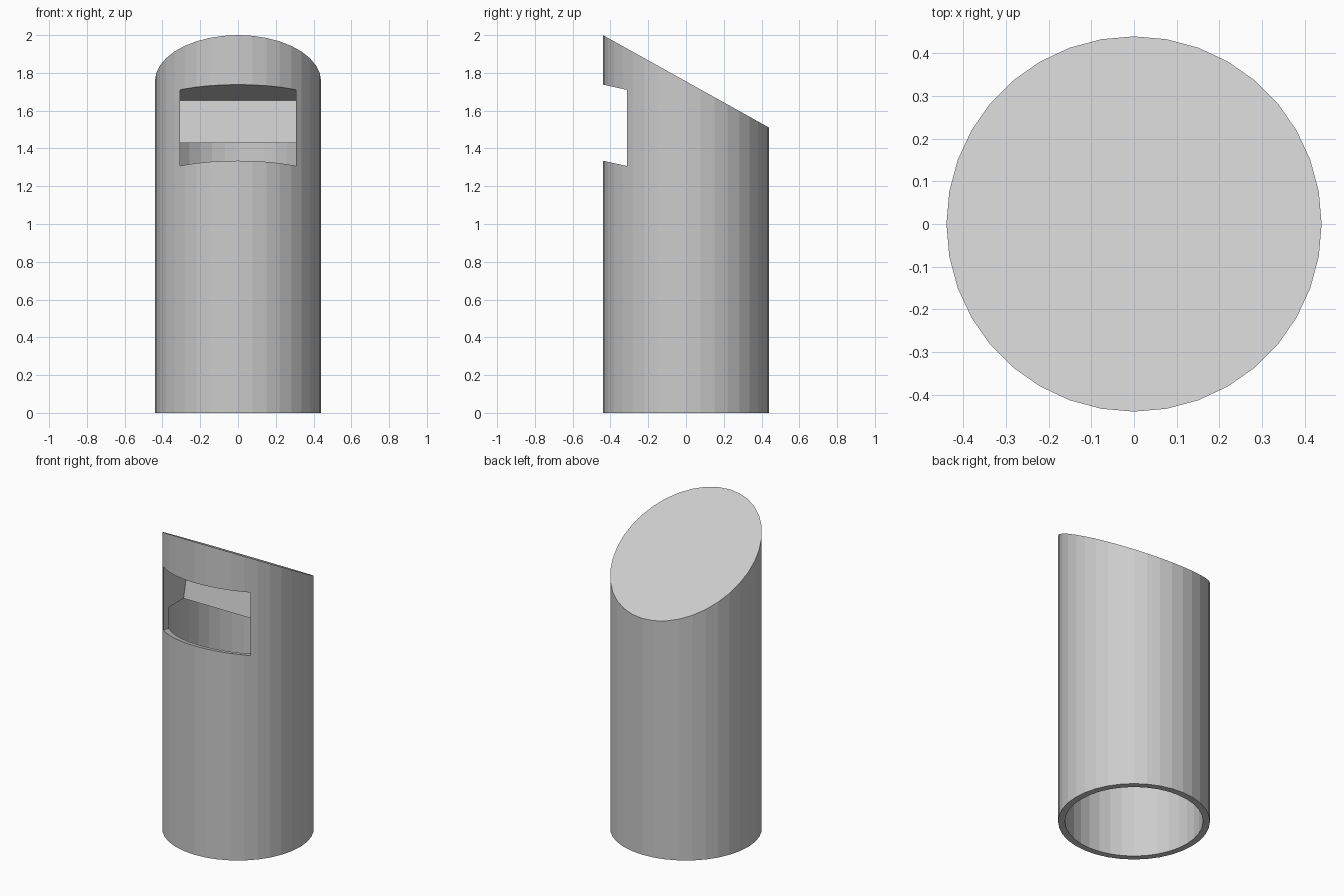
import bpy, bmesh
from mathutils import Matrix

if "Cube" in bpy.data.objects:
    bpy.data.objects.remove(bpy.data.objects["Cube"])

SIDES = 36
R_OUT, R_IN = 0.44, 0.40
H_FRONT, H_BACK = 2.0, 1.51      # height of the slanted top
BORE_TOP = 1.43                  # flat ceiling of the hollow
SLOT_HALF = 0.308                # half width of the slot
SLOPE = 0.22                     # slot falls towards the inside


def to_object(bm, name):
    bmesh.ops.recalc_face_normals(bm, faces=bm.faces)
    mesh = bpy.data.meshes.new(name)
    bm.to_mesh(mesh)
    bm.free()
    obj = bpy.data.objects.new(name, mesh)
    bpy.context.collection.objects.link(obj)
    return obj


def cylinder(radius, z0, z1):
    bm = bmesh.new()
    bmesh.ops.create_cone(bm, cap_ends=True, segments=SIDES, radius1=radius, radius2=radius,
                          depth=z1 - z0, matrix=Matrix.Translation((0, 0, (z0 + z1) / 2)))
    return bm


def cut(target, cutter):
    cutter.hide_render = True
    mod = target.modifiers.new("cut", 'BOOLEAN')
    mod.operation, mod.solver, mod.object = 'DIFFERENCE', 'EXACT', cutter
    bpy.context.view_layer.objects.active = target
    bpy.ops.object.modifier_apply(modifier=mod.name)
    bpy.data.objects.remove(cutter, do_unlink=True)


# Body: cylinder sliced by a slanted plane, then capped
bm = cylinder(R_OUT, 0, 2.5)
res = bmesh.ops.bisect_plane(bm, geom=bm.verts[:] + bm.edges[:] + bm.faces[:],
                             plane_co=(0, -R_OUT, H_FRONT),
                             plane_no=(0, H_FRONT - H_BACK, 2 * R_OUT), clear_outer=True)
bmesh.ops.contextual_create(bm, geom=[e for e in res["geom_cut"] if isinstance(e, bmesh.types.BMEdge)])
body = to_object(bm, "bin_body")

# Hollow inside, open at the bottom
cut(body, to_object(cylinder(R_IN, -0.5, BORE_TOP), "bore_cutter"))


# Tilted front slot, running back to a flat inner face
def on_slope(y, z_front):
    return z_front - SLOPE * (y + R_OUT)


profile = [(y, on_slope(y, z)) for y, z in ((-0.7, 1.335), (-0.145, 1.335), (-0.06, 1.738), (-0.7, 1.738))]
bm = bmesh.new()
face = bm.faces.new([bm.verts.new((-SLOT_HALF, y, z)) for y, z in profile])
ext = bmesh.ops.extrude_face_region(bm, geom=[face])
bmesh.ops.translate(bm, vec=(2 * SLOT_HALF, 0, 0),
                    verts=[v for v in ext["geom"] if isinstance(v, bmesh.types.BMVert)])
cut(body, to_object(bm, "slot_cutter"))
